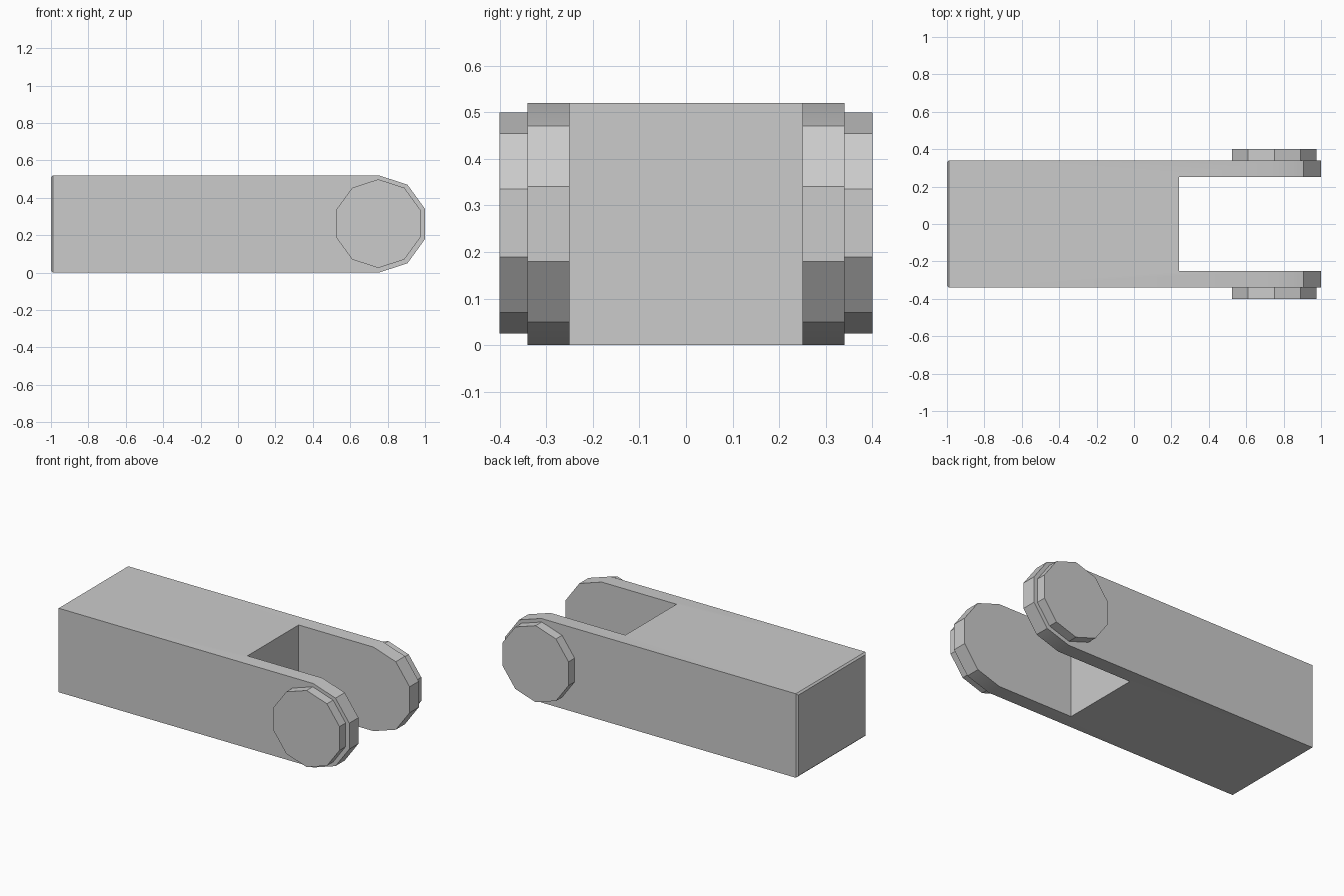
import bpy, bmesh, math
from mathutils import Vector

cube = bpy.data.objects.get("Cube")
if cube:
    bpy.data.objects.remove(cube, do_unlink=True)

grey = bpy.data.materials.new("plain_grey")
grey.use_nodes = True
colour = (0.6, 0.6, 0.6, 1)
grey.diffuse_color = colour
grey.node_tree.nodes["Principled BSDF"].inputs["Base Color"].default_value = colour

LENGTH_END, HALF_W, HEIGHT = -1.0, 0.34, 0.52
PIVOT_X, SLOT_X, SLOT_HALF = 0.753, 0.24, 0.25


def decagon(cx, cz, r, steps):
    """Corners of a ten-sided circle in the XZ plane, starting at the top."""
    return [(cx + r * math.sin(math.radians(36 * k)),
             cz + r * math.cos(math.radians(36 * k))) for k in steps]


def extrude_profile(name, points, y0, y1, end_bevel=0):
    """Extrude an XZ outline along y."""
    bm = bmesh.new()
    face = bm.faces.new([bm.verts.new((x, y0, z)) for x, z in points])
    moved = bmesh.ops.extrude_face_region(bm, geom=[face])["geom"]
    bmesh.ops.translate(bm, vec=Vector((0, y1 - y0, 0)),
                        verts=[g for g in moved if isinstance(g, bmesh.types.BMVert)])
    if end_bevel:
        edges = [e for e in bm.edges
                 if all(v.co.x < LENGTH_END + 0.001 for v in e.verts)]
        bmesh.ops.bevel(bm, geom=edges, offset=end_bevel, segments=1,
                        affect="EDGES", profile=0.5)
    bmesh.ops.recalc_face_normals(bm, faces=bm.faces)
    mesh = bpy.data.meshes.new(name)
    bm.to_mesh(mesh)
    bm.free()
    mesh.materials.append(grey)
    obj = bpy.data.objects.new(name, mesh)
    bpy.context.collection.objects.link(obj)
    return obj


# Long block with a faceted round end
outline = [(LENGTH_END, 0), (LENGTH_END, HEIGHT)]
outline += decagon(PIVOT_X, HEIGHT / 2, HEIGHT / 2, range(6))
body = extrude_profile("forked_body", outline, -HALF_W, HALF_W, end_bevel=0.01)

# Slot between the two fork arms
slot = [(SLOT_X, -0.2), (SLOT_X, 0.8), (1.2, 0.8), (1.2, -0.2)]
cutter = extrude_profile("slot_cutter", slot, -SLOT_HALF, SLOT_HALF)
cut = body.modifiers.new("slot", "BOOLEAN")
cut.operation = "DIFFERENCE"
cut.solver = "EXACT"
cut.object = cutter
bpy.ops.object.select_all(action="DESELECT")
bpy.context.view_layer.objects.active = body
body.select_set(True)
bpy.ops.object.modifier_apply(modifier=cut.name)
bpy.data.objects.remove(cutter, do_unlink=True)
bpy.ops.object.shade_smooth_by_angle(angle=math.radians(30))

# Pivot discs on the outside of each arm
for side, sign in (("front", -1), ("back", 1)):
    extrude_profile(side + "_pivot_disc",
                    decagon(PIVOT_X - 0.003, 0.262, 0.237, range(10)),
                    sign * HALF_W, sign * 0.4)
